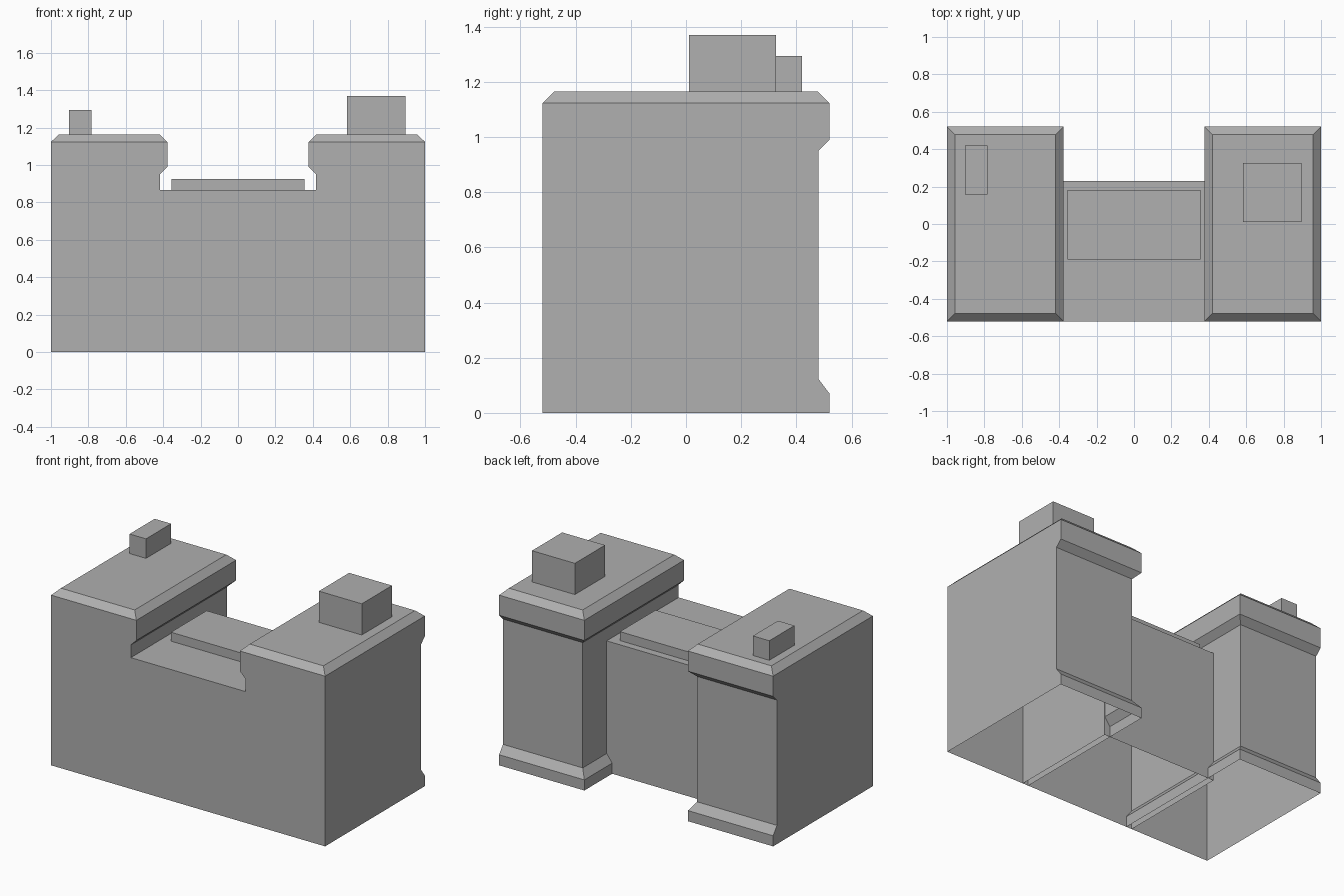
import bpy, bmesh

if "Cube" in bpy.data.objects:
    bpy.data.objects.remove(bpy.data.objects["Cube"])

# Mid-dark grey shared by every part
grey = bpy.data.materials.new("dark_grey")
grey.diffuse_color = (0.432, 0.432, 0.432, 1)
grey.use_nodes = True
grey.node_tree.nodes["Principled BSDF"].inputs["Base Color"].default_value = grey.diffuse_color


def loft(name, rings):
    """Stack rectangles (x0, x1, y0, y1, z) into walls with a closed top and open underside."""
    bm = bmesh.new()
    loops = [[bm.verts.new(p) for p in ((x0, y0, z), (x1, y0, z), (x1, y1, z), (x0, y1, z))]
             for x0, x1, y0, y1, z in rings]
    for a, b in zip(loops, loops[1:]):
        for i in range(4):
            j = (i + 1) % 4
            bm.faces.new((a[i], a[j], b[j], b[i]))
    bm.faces.new(loops[-1])
    mesh = bpy.data.meshes.new(name)
    bm.to_mesh(mesh)
    bm.free()
    mesh.materials.append(grey)
    obj = bpy.data.objects.new(name, mesh)
    bpy.context.collection.objects.link(obj)
    return obj


def block(name, x0, x1, y0, y1, z0, z1):
    return loft(name, [(x0, x1, y0, y1, z0), (x0, x1, y0, y1, z1)])


# End towers: (height, inset of inner and back walls, inset of outer and front walls)
profile = [(0, 0, 0), (0.07, 0, 0), (0.123, 0.04, 0), (0.95, 0.04, 0),
           (0.99, 0, 0), (1.123, 0, 0), (1.164, 0.042, 0.042)]
towers = loft("end_towers", [(-1 + o, -0.378 - i, -0.52 + o, 0.52 - i, z) for z, i, o in profile])
mirror = towers.modifiers.new("Mirror", 'MIRROR')
mirror.use_mirror_merge = False

# Lower link between the towers
block("middle_link", -0.419, 0.419, -0.52, 0.23, 0, 0.866)

# Roof boxes
block("link_roof_slab", -0.356, 0.356, -0.191, 0.181, 0.866, 0.925)
block("small_roof_box", -0.903, -0.783, 0.159, 0.421, 1.164, 1.293)
block("large_roof_box", 0.583, 0.896, 0.011, 0.326, 1.164, 1.37)
